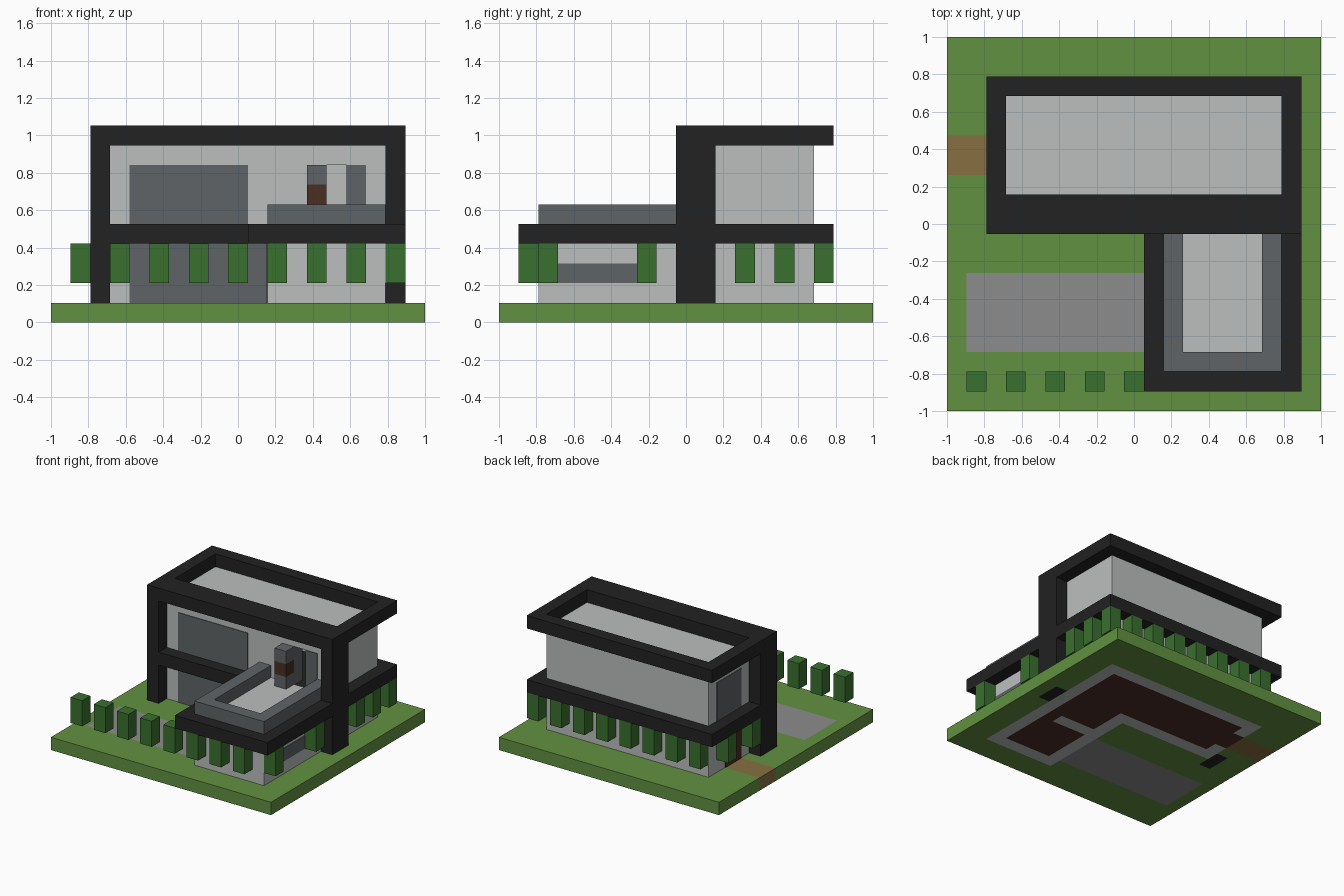
import bpy
import bmesh
from mathutils import Matrix, Vector

if "Cube" in bpy.data.objects:
    bpy.data.objects.remove(bpy.data.objects["Cube"], do_unlink=True)

N = 19           # plot size in blocks
U = 2 / N        # block size
T = 0.05         # painted plate thickness in blocks


def linear(c):
    c /= 255
    return c / 12.92 if c <= 0.04045 else ((c + 0.055) / 1.055) ** 2.4


def material(name, r, g, b):
    m = bpy.data.materials.new(name)
    color = (linear(r), linear(g), linear(b), 1)
    m.diffuse_color = color
    m.use_nodes = True
    m.node_tree.nodes["Principled BSDF"].inputs["Base Color"].default_value = color
    return m


GRASS = material("grass_green", 98, 145, 65)
HEDGE = material("hedge_green", 58, 112, 46)
FRAME = material("frame_black", 34, 34, 34)
WALL = material("wall_light_grey", 187, 191, 190)
GLASS = material("glass_dark_grey", 96, 100, 103)
DRIVE = material("driveway_grey", 140, 140, 140)
PATH = material("path_tan", 135, 111, 64)
WOOD = material("wood_brown", 74, 46, 36)


def finish(name, bm, mats):
    mesh = bpy.data.meshes.new(name)
    bm.to_mesh(mesh)
    bm.free()
    for m in mats:
        mesh.materials.append(m)
    ob = bpy.data.objects.new(name, mesh)
    bpy.context.collection.objects.link(ob)
    return ob


def part(name, mat, *boxes):
    """Boxes given in blocks as x0, x1, y0, y1, z0, z1."""
    bm = bmesh.new()
    for x0, x1, y0, y1, z0, z1 in boxes:
        center = Vector((x0 + x1 - N, y0 + y1 - N, z0 + z1)) * U / 2
        size = Vector((x1 - x0, y1 - y0, z1 - z0)) * U
        bmesh.ops.create_cube(bm, size=1, matrix=Matrix.LocRotScale(center, None, size))
    return finish(name, bm, [mat])


# Ground slab, coloured through its full depth by floor plan
def ground_index(x, y):
    def within(x0, x1, y0, y1):
        return x0 <= x < x1 and y0 <= y < y1
    if within(2, 3, 9, 11) or within(17, 18, 9, 11):
        return 2
    partition = within(12, 15, 7, 8)
    if within(4, 16, 11, 15) or within(3, 4, 12, 14) or (within(12, 16, 3, 11) and not partition):
        return 5
    if within(3, 17, 10, 16) or within(11, 17, 2, 10):
        return 1
    if within(1, 11, 3, 7):
        return 3
    if within(0, 3, 12, 14):
        return 4
    return 0


bm = bmesh.new()
bmesh.ops.create_grid(bm, x_segments=N, y_segments=N, size=1,
                      matrix=Matrix.Translation((0, 0, U)))
for f in bm.faces:
    c = f.calc_center_median()
    f.material_index = ground_index(int((c.x + 1) / U), int((c.y + 1) / U))
ground = finish("ground", bm, [GRASS, WALL, FRAME, DRIVE, PATH, WOOD])
solid = ground.modifiers.new("depth", 'SOLIDIFY')
solid.thickness = U
solid.offset = -1

# Walls of the main block, with an open doorway onto the terrace
part("main_walls", WALL,
     (3, 17, 15, 16, 1, 9),
     (3, 4, 11, 15, 1, 9),
     (16, 17, 10, 15, 1, 9),
     (3, 12, 10, 11, 1, 4),
     (3, 13, 10, 11, 5, 9),
     (15, 16, 10, 11, 5, 9),
     (13, 15, 10, 11, 8, 9))
part("roof_panel", WALL, (4, 16, 11, 15, 8, 9))

# Walls of the front wing
part("wing_walls", WALL,
     (11, 17, 2, 3, 1, 4),
     (11, 12, 3, 10, 1, 4),
     (16, 17, 3, 10, 1, 4),
     (12, 15, 7, 8, 1, 4))

# Black structural frame
part("floor_slab", FRAME, (2, 18, 9, 17, 4, 5), (10, 18, 1, 9, 4, 5))
part("roof_frame", FRAME,
     (2, 18, 9, 11, 9, 10),
     (2, 18, 16, 17, 9, 10),
     (2, 3, 11, 16, 9, 10),
     (17, 18, 11, 16, 9, 10))
for name, x in (("left_column", 17), ("right_column", 2)):
    part(name, FRAME, (x, x + 1, 9, 11, 1, 4), (x, x + 1, 9, 11, 5, 9))

# Terrace floor and parapet
part("terrace_floor", WALL, (12, 16, 3, 10, 5, 5 + T))
part("terrace_parapet", GLASS,
     (11, 17, 2, 3, 5, 6),
     (11, 12, 3, 10, 5, 6),
     (16, 17, 3, 10, 5, 6))

# Windows and doors as thin plates on the walls
part("front_windows", GLASS,
     (4, 11, 10 - T, 10, 1, 4),
     (4, 10, 10 - T, 10, 5, 8),
     (15, 16, 10 - T, 10, 5, 8))
part("side_window", GLASS, (3 - T, 3, 12, 15, 5, 8))
part("wing_window", GLASS, (17, 17 + T, 3, 7, 2, 3))
part("garage_door", GLASS, (11 - T, 11, 3, 7, 1, 4))
part("entrance_door", WOOD, (3 - T, 3, 12, 14, 1, 4))

# Open terrace door with a wooden grip
part("terrace_door", GLASS,
     (13, 14, 9, 11, 5, 6),
     (13, 14, 10, 11, 6, 7),
     (13, 14, 9, 11, 7, 8))
part("terrace_door_grip", WOOD, (13, 14, 9, 10, 6, 7))

# Hedge blocks around the plot
spots = [(x, 1) for x in range(1, 17, 2)]
spots += [(x, 16) for x in range(3, 18, 2)]
spots += [(17, y) for y in (2, 7, 12, 14)]
spots += [(2, y) for y in (11, 14)]
for i, (x, y) in enumerate(spots):
    part(f"hedge_{i + 1}", HEDGE, (x, x + 1, y, y + 1, 2, 4))
